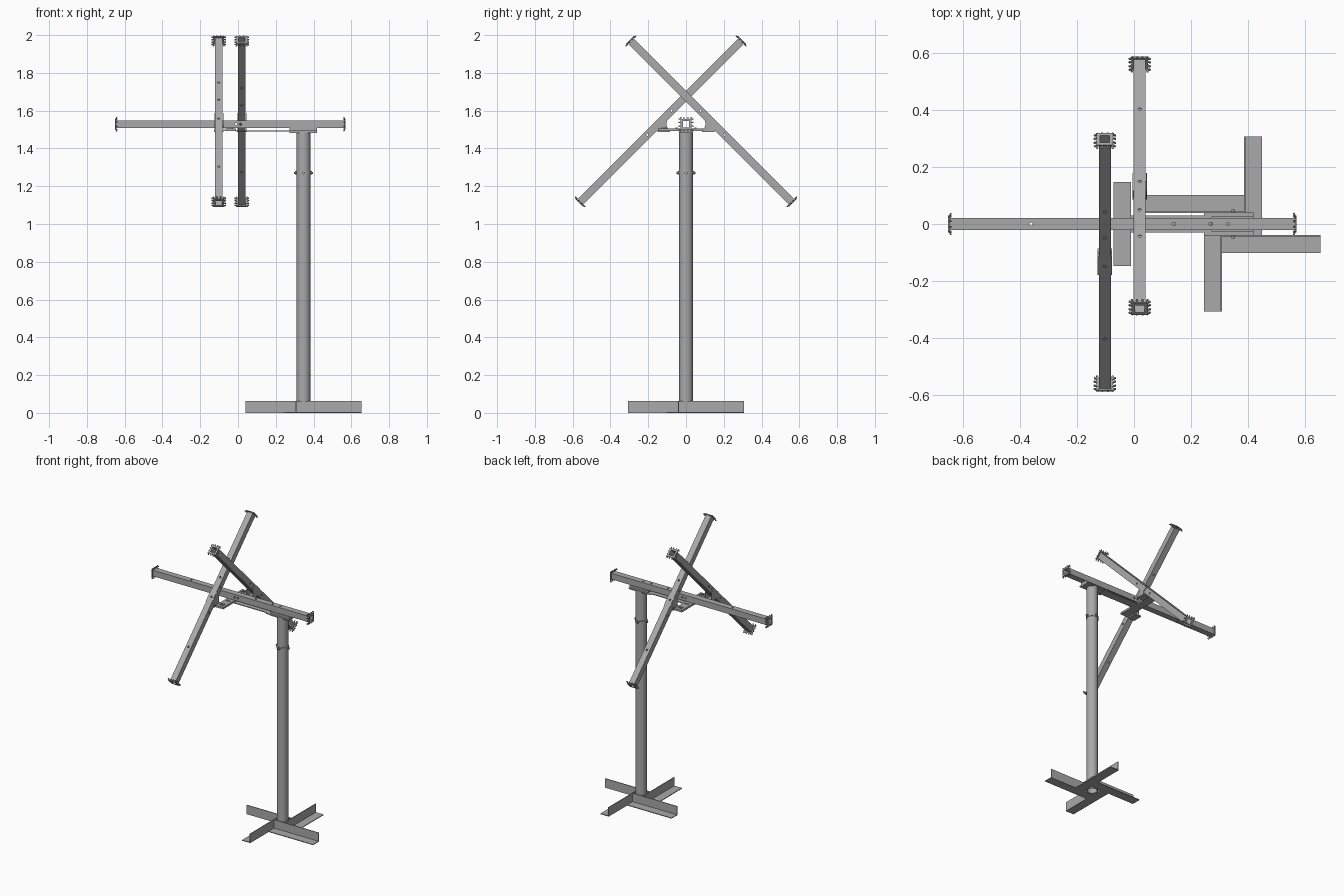
import bpy, bmesh, math
from mathutils import Matrix, Vector

cube = bpy.data.objects.get("Cube")
if cube:
    bpy.data.objects.remove(cube)

steel = bpy.data.materials.new("galvanised_grey")
steel.use_nodes = True
GREY = (0.4, 0.4, 0.4, 1)
steel.diffuse_color = GREY
steel.node_tree.nodes["Principled BSDF"].inputs["Base Color"].default_value = GREY


def finish(name, bm, matrix=Matrix()):
    bmesh.ops.recalc_face_normals(bm, faces=bm.faces)
    mesh = bpy.data.meshes.new(name)
    bm.to_mesh(mesh)
    bm.free()
    mesh.materials.append(steel)
    obj = bpy.data.objects.new(name, mesh)
    obj.matrix_world = matrix
    bpy.context.collection.objects.link(obj)
    return obj


def add_box(bm, lo, hi, matrix=Matrix()):
    lo, hi = Vector(lo), Vector(hi)
    size = Matrix.Diagonal((*(hi - lo), 1))
    bmesh.ops.create_cube(bm, size=1, matrix=matrix @ Matrix.Translation((lo + hi) / 2) @ size)


def add_rod(bm, centre, axis, radius, length, sides=12):
    turn = Vector(axis).to_track_quat('Z', 'Y').to_matrix().to_4x4()
    bmesh.ops.create_cone(bm, cap_ends=True, segments=sides, radius1=radius, radius2=radius,
                          depth=length, matrix=Matrix.Translation(centre) @ turn)


def lathe(name, profile, x):
    bm = bmesh.new()
    verts = [bm.verts.new((r, 0, z)) for r, z in profile]
    edges = [bm.edges.new((verts[i - 1], verts[i])) for i in range(len(verts))]
    bmesh.ops.spin(bm, geom=verts + edges, axis=(0, 0, 1), cent=(0, 0, 0),
                   steps=40, angle=math.tau, use_merge=True)
    bmesh.ops.remove_doubles(bm, verts=bm.verts, dist=1e-5)
    obj = finish(name, bm, Matrix.Translation((x, 0, 0)))
    bpy.ops.object.select_all(action='DESELECT')
    obj.select_set(True)
    bpy.context.view_layer.objects.active = obj
    bpy.ops.object.shade_smooth_by_angle()


POST_X = 0.347
HALF = 0.021     # half width of the square tubes
REACH = 0.607    # half length of the square tubes

# Hollow post and its clamp collar
lathe("post", [(0.036, 0), (0.036, 1.484), (0.032, 1.484), (0.032, 0)], POST_X)
lathe("post_collar", [(0.036, 1.262), (0.039, 1.262), (0.039, 1.28), (0.036, 1.28)], POST_X)
bm = bmesh.new()
for k in range(4):
    d = Vector((math.cos(k * math.pi / 2), math.sin(k * math.pi / 2), 0))
    add_rod(bm, Vector((POST_X, 0, 1.271)) + d * 0.042, d, 0.009, 0.008, 6)
    add_rod(bm, Vector((POST_X, 0, 1.271)) + d * 0.047, d, 0.005, 0.008)
finish("collar_bolts", bm)

# Four angle irons in a pinwheel around the post
bm = bmesh.new()
for k in range(4):
    turn = Matrix.Translation((POST_X, 0, 0)) @ Matrix.Rotation(k * math.pi / 2, 4, 'Z')
    add_box(bm, (-0.306, 0.038, 0), (0.038, 0.102, 0.005), turn)
    add_box(bm, (-0.306, 0.038, 0.005), (0.038, 0.043, 0.064), turn)
finish("base_angle_irons", bm)


def square_tube(name, matrix, holes):
    """Hollow tube along local x, drilled through y (axis 1) or z (axis 2)."""
    bm = bmesh.new()
    inner = HALF - 0.004
    rings = []
    for x, h in ((-REACH, HALF), (REACH, HALF), (REACH, inner), (-REACH, inner)):
        rings.append([bm.verts.new((x, a * h, b * h)) for a, b in ((-1, -1), (1, -1), (1, 1), (-1, 1))])
    for i in range(4):
        p, q = rings[i], rings[(i + 1) % 4]
        for j in range(4):
            bm.faces.new((p[j], p[(j + 1) % 4], q[(j + 1) % 4], q[j]))
    tube = finish(name, bm, matrix)
    bm = bmesh.new()
    for x, axis in holes:
        add_rod(bm, (x, 0, 0), (0, axis == 1, axis == 2), 0.006, 0.1)
    cutter = finish(name + "_drill", bm, matrix)
    cutter.hide_render = True
    cutter.hide_viewport = True
    mod = tube.modifiers.new("holes", 'BOOLEAN')
    mod.operation = 'DIFFERENCE'
    mod.object = cutter
    mod.solver = 'EXACT'

    # Toothed end frames: flat rim plus bent-back prongs on each side
    bm = bmesh.new()
    for end in (0, math.pi):
        flip = Matrix.Rotation(end, 4, 'Z')
        for k in range(4):
            side = flip @ Matrix.Rotation(k * math.pi / 2, 4, 'X')
            add_box(bm, (REACH - 0.002, -0.029, 0.017), (REACH + 0.004, 0.029, 0.029), side)
            for y, lean in ((-0.024, 0.35), (-0.009, 0.12), (0.009, -0.12), (0.024, -0.35)):
                prong = (side @ Matrix.Translation((REACH, y, 0.026))
                         @ Matrix.Rotation(lean, 4, 'X') @ Matrix.Rotation(-0.45, 4, 'Y'))
                add_box(bm, (-0.003, -0.003, 0), (0.002, 0.003, 0.014), prong)
    finish(name + "_end_frames", bm, matrix)


# Horizontal beam and two crossed beams
MID_X = -0.041
holes = [(-0.32, 2), (0.18, 2), (0.31, 2), (0.03, 1), (0.055, 1), (0.37, 2)]
square_tube("main_beam", Matrix.Translation((MID_X, 0, 1.528)), holes)
cross_holes = [(-0.36, 2), (-0.1, 1), (0.0, 2), (0.08, 1), (0.14, 2), (0.27, 2)]
for name, s in (("right_cross_beam", -1), ("left_cross_beam", 1)):
    place = (Matrix.Translation((MID_X + s * 0.061, s * 0.134, 1.543))
             @ Matrix.Rotation(-s * math.pi / 2, 4, 'Z') @ Matrix.Rotation(-math.pi / 4, 4, 'Y'))
    square_tube(name, place, cross_holes)

# Gusset brackets that hold the crossed beams
outline = [(0.15, 1.49), (0.085, 1.49), (0.085, 1.498), (0.098, 1.508), (0.103, 1.525),
           (0.101, 1.55), (0.117, 1.588), (0.178, 1.527), (0.15, 1.512)]
for name, s in (("right_gusset", -1), ("left_gusset", 1)):
    bm = bmesh.new()
    cx = MID_X + s * 0.061
    for off in (-0.0235, 0.0235):
        face = bm.faces.new([bm.verts.new((cx + off - 0.002, s * y, z)) for y, z in outline])
        new = bmesh.ops.extrude_face_region(bm, geom=[face])["geom"]
        bmesh.ops.translate(bm, vec=(0.004, 0, 0),
                            verts=[v for v in new if isinstance(v, bmesh.types.BMVert)])
    add_box(bm, (cx - 0.025, min(s * 0.085, s * 0.15), 1.488), (cx + 0.025, max(s * 0.085, s * 0.15), 1.494))
    finish(name, bm)

# Centre plate under the main beam with bolt heads
bm = bmesh.new()
add_box(bm, (MID_X - 0.03, -0.148, 1.493), (MID_X + 0.03, 0.148, 1.506))
for y in (-0.125, -0.11, -0.05, 0.05, 0.11, 0.125):
    for x in (-0.009, 0.009):
        add_rod(bm, (MID_X + x, y, 1.508), (0, 0, 1), 0.006, 0.005)
finish("centre_plate", bm)

# Long support strip and post head plates
bm = bmesh.new()
add_box(bm, (-0.01, -0.029, 1.489), (0.29, 0.029, 1.494))
finish("support_strip", bm)
bm = bmesh.new()
add_box(bm, (0.272, -0.036, 1.483), (0.418, 0.036, 1.489))
add_box(bm, (0.246, -0.041, 1.489), (0.418, 0.041, 1.494))
for y in (-0.027, 0.023):
    add_box(bm, (0.272, y, 1.494), (0.418, y + 0.004, 1.508))
add_box(bm, (0.272, -0.023, 1.494), (0.418, 0.023, 1.507))
finish("post_head_plate", bm)
